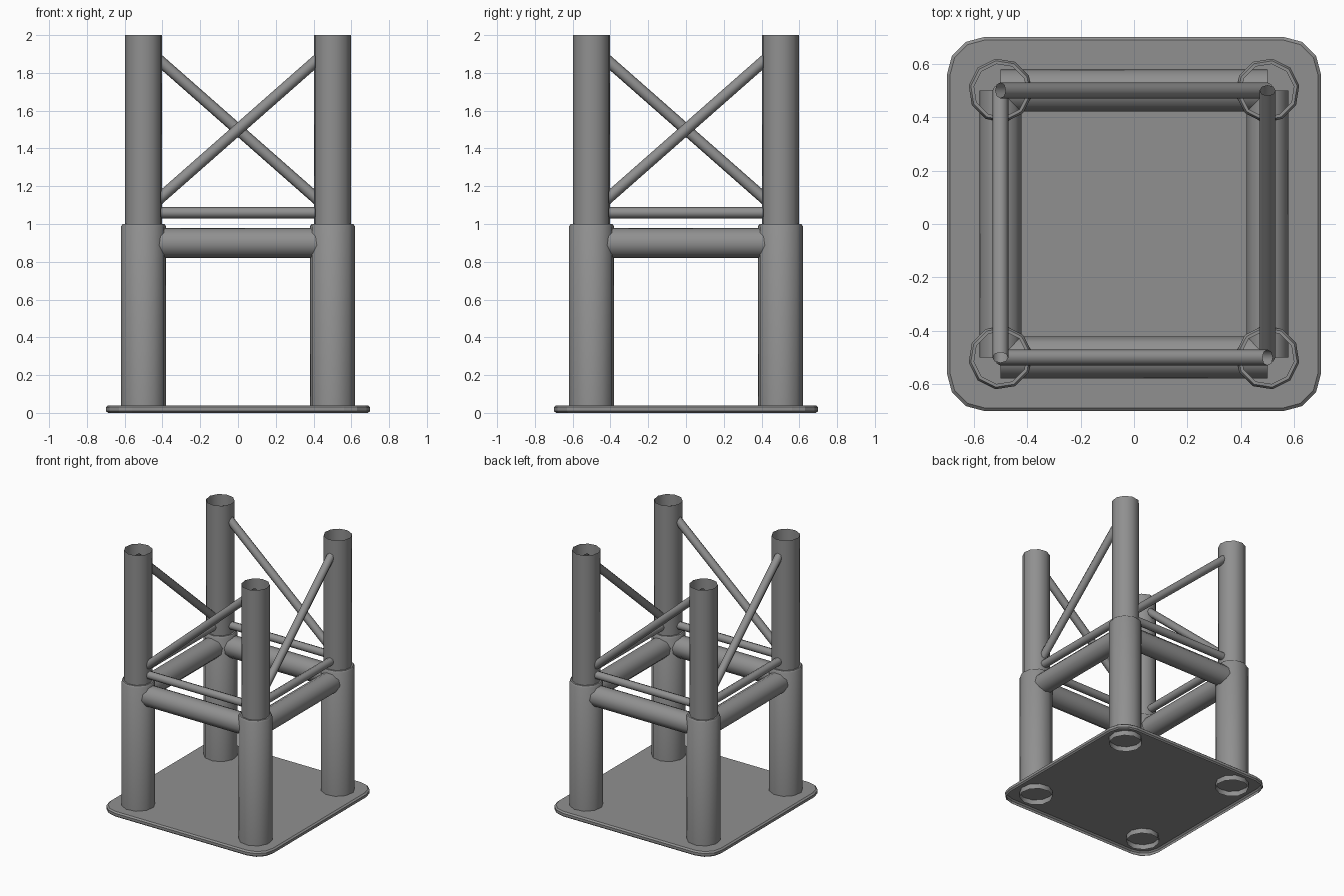
import bpy, bmesh
from math import pi, radians, sin, cos
from mathutils import Vector, Matrix

if "Cube" in bpy.data.objects:
    bpy.data.objects.remove(bpy.data.objects["Cube"])

# dark grey finish shared by every part
steel = bpy.data.materials.new("dark_grey")
steel.diffuse_color = (0.28, 0.28, 0.28, 1.0)
steel.use_nodes = True
steel.node_tree.nodes["Principled BSDF"].inputs["Base Color"].default_value = steel.diffuse_color


def finish(name, bm, rot=0.0, smooth=True):
    bmesh.ops.transform(bm, matrix=Matrix.Rotation(rot, 4, 'Z'), verts=bm.verts)
    me = bpy.data.meshes.new(name)
    bm.to_mesh(me)
    bm.free()
    me.materials.append(steel)
    ob = bpy.data.objects.new(name, me)
    bpy.context.collection.objects.link(ob)
    bpy.ops.object.select_all(action='DESELECT')
    ob.select_set(True)
    bpy.context.view_layer.objects.active = ob
    if smooth:
        bpy.ops.object.shade_smooth_by_angle(angle=radians(46))
    return ob


def skin(bm, rings):
    # join successive closed loops of points with quads
    loops = [[bm.verts.new(p) for p in ring] for ring in rings]
    n = len(loops[0])
    for a, b in zip(loops, loops[1:]):
        for i in range(n):
            j = (i + 1) % n
            bm.faces.new((a[i], a[j], b[j], b[i]))
    return loops


def tube(name, sections, rot, sides=10, phase=radians(9)):
    # open-ended straight tube through (point, radius) sections
    bm = bmesh.new()
    axis = (Vector(sections[-1][0]) - Vector(sections[0][0])).normalized()
    u = Vector((1, 0, 0)) if abs(axis.z) > 0.99 else Vector((0, 0, 1)).cross(axis).normalized()
    v = axis.cross(u)
    angs = [phase + 2 * pi * i / sides for i in range(sides)]
    skin(bm, [[Vector(p) + r * (cos(a) * u + sin(a) * v) for a in angs]
              for p, r in sections])
    return finish(name, bm, rot)


def rounded_square(half, radius, z, steps=3):
    pts = []
    for k in range(4):
        c = Vector((half - radius, half - radius, z))
        for i in range(steps + 1):
            a = (pi / 2) * i / steps
            p = c + radius * Vector((cos(a), sin(a), 0))
            pts.append(Matrix.Rotation(k * pi / 2, 3, 'Z') @ p)
    return pts


# base plate: rounded square shell, open underneath
bm = bmesh.new()
layers = [(0.0, 0.012), (0.01, 0.0), (0.03, 0.0), (0.04, 0.012)]
loops = skin(bm, [rounded_square(0.70 - d, 0.14 - d, z) for z, d in layers])
bm.faces.new(loops[-1])
finish("base_plate", bm, smooth=False)

# each side repeats by quarter turns: leg, sleeve, beam, rail and diagonal
C = 0.5
for k, side in enumerate(("front", "right", "back", "left")):
    rot = k * pi / 2
    tube(side + "_leg_sleeve",
         [((-C, -C, 0), 0.12), ((-C, -C, 0.988), 0.12), ((-C, -C, 1.0), 0.112),
          ((-C, -C, 1.0), 0.10)], rot)
    tube(side + "_upper_leg",
         [((-C, -C, 1.0), 0.10), ((-C, -C, 2.0), 0.10)], rot)
    tube(side + "_main_beam",
         [((-C, -C, 0.9), 0.08), ((C, -C, 0.9), 0.08)], rot)
    tube(side + "_rail",
         [((-C, -C, 1.06), 0.03), ((C, -C, 1.06), 0.03)], rot, 8, 0)
    tube(side + "_diagonal_brace",
         [((-C, -C, 1.06), 0.03), ((C, -C, 1.94), 0.03)], rot, 8, 0)
